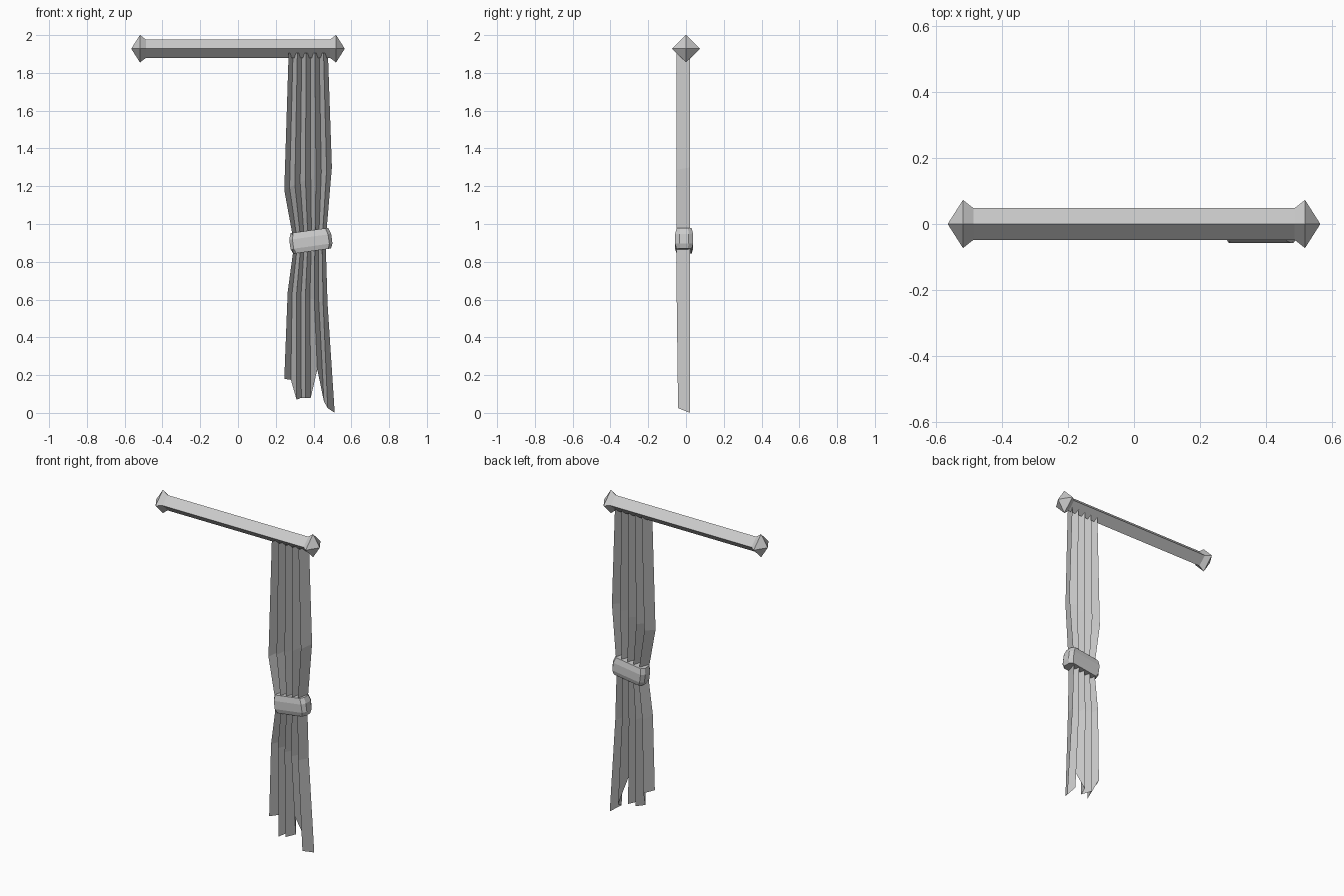
import bpy, math

cube = bpy.data.objects.get("Cube")
if cube:
    bpy.data.objects.remove(cube)

grey = bpy.data.materials.new("plain grey")
grey.use_nodes = True
GREY = (0.6, 0.6, 0.6, 1)
grey.diffuse_color = GREY
grey.node_tree.nodes["Principled BSDF"].inputs["Base Color"].default_value = GREY


def make(name, verts, faces):
    mesh = bpy.data.meshes.new(name)
    mesh.from_pydata(verts, [], faces)
    mesh.materials.append(grey)
    obj = bpy.data.objects.new(name, mesh)
    bpy.context.collection.objects.link(obj)
    return obj


def grid_faces(rows, cols, wrap=False):
    return [(r * cols + c, (r + 1) * cols + c,
             (r + 1) * cols + (c + 1) % cols, r * cols + (c + 1) % cols)
            for r in range(rows - 1) for c in range(cols if wrap else cols - 1)]


def diamond_lathe(name, stations):
    # four-sided lathe along x, standing on its edge
    verts = [(x, r * math.cos(k * math.pi / 2), ROD_Z + r * math.sin(k * math.pi / 2))
             for x, r in stations for k in range(4)]
    last = 4 * (len(stations) - 1)
    caps = [(0, 1, 2, 3), tuple(last + k for k in (3, 2, 1, 0))]
    return make(name, verts, grid_faces(len(stations), 4, True) + caps)


# Rod and pointed finials
ROD_Z = 1.928
diamond_lathe("rod", [(-0.5, 0.048), (0.5, 0.048)])
for side, label in ((1, "left"), (-1, "right")):
    stations = [(0.487, 0.048), (0.519, 0.073), (0.565, 0.0005)]
    stations = [(side * x, r) for x, r in stations][::side]
    diamond_lathe(label + "_finial", stations)

# Pleated curtain: each row runs from its left edge to its right edge
FOLDS = 10
FRONT, BACK = -0.049, 0.022
rows = [(0.268, 1.905, 0.476, 1.905), (0.245, 1.18, 0.497, 1.30),
        (0.287, 0.95, 0.47, 0.98), (0.29, 0.84, 0.465, 0.87),
        (0.263, 0.64, 0.474, 0.58)]
verts = []
for x0, z0, x1, z1 in rows:
    for c in range(FOLDS):
        t = c / (FOLDS - 1)
        verts.append((x0 + (x1 - x0) * t, BACK if c % 2 else FRONT, z0 + (z1 - z0) * t))
# Ragged hem
hem = [(0.245, 0.18), (0.28, 0.175), (0.31, 0.07), (0.335, 0.08), (0.358, 0.08),
       (0.385, 0.08), (0.42, 0.23), (0.455, 0.06), (0.475, 0.025), (0.512, 0.0)]
verts += [(x, BACK if c % 2 else FRONT + 0.007, z) for c, (x, z) in enumerate(hem)]
make("curtain", verts, grid_faces(len(rows) + 1, FOLDS))

# Tilted tie band with a bulging middle
outline = [(-1, -0.5), (-0.85, -1), (0.85, -1), (1, -0.5),
           (1, 0.5), (0.85, 1), (-0.85, 1), (-1, 0.5)]
levels = [(0.054, 0.9, 0.84), (0.02, 1, 1), (-0.03, 1, 1), (-0.056, 0.9, 0.84)]
verts = [(0.112 * wx * x, 0.048 * wy * y, z) for z, wx, wy in levels for x, y in outline]
last = 8 * (len(levels) - 1)
caps = [tuple(range(8)), tuple(last + k for k in reversed(range(8)))]
tie = make("tie_band", verts, grid_faces(len(levels), 8, True) + caps)
tie.location = (0.385, -0.01, 0.912)
tie.rotation_euler = (0, math.radians(-8), 0)
